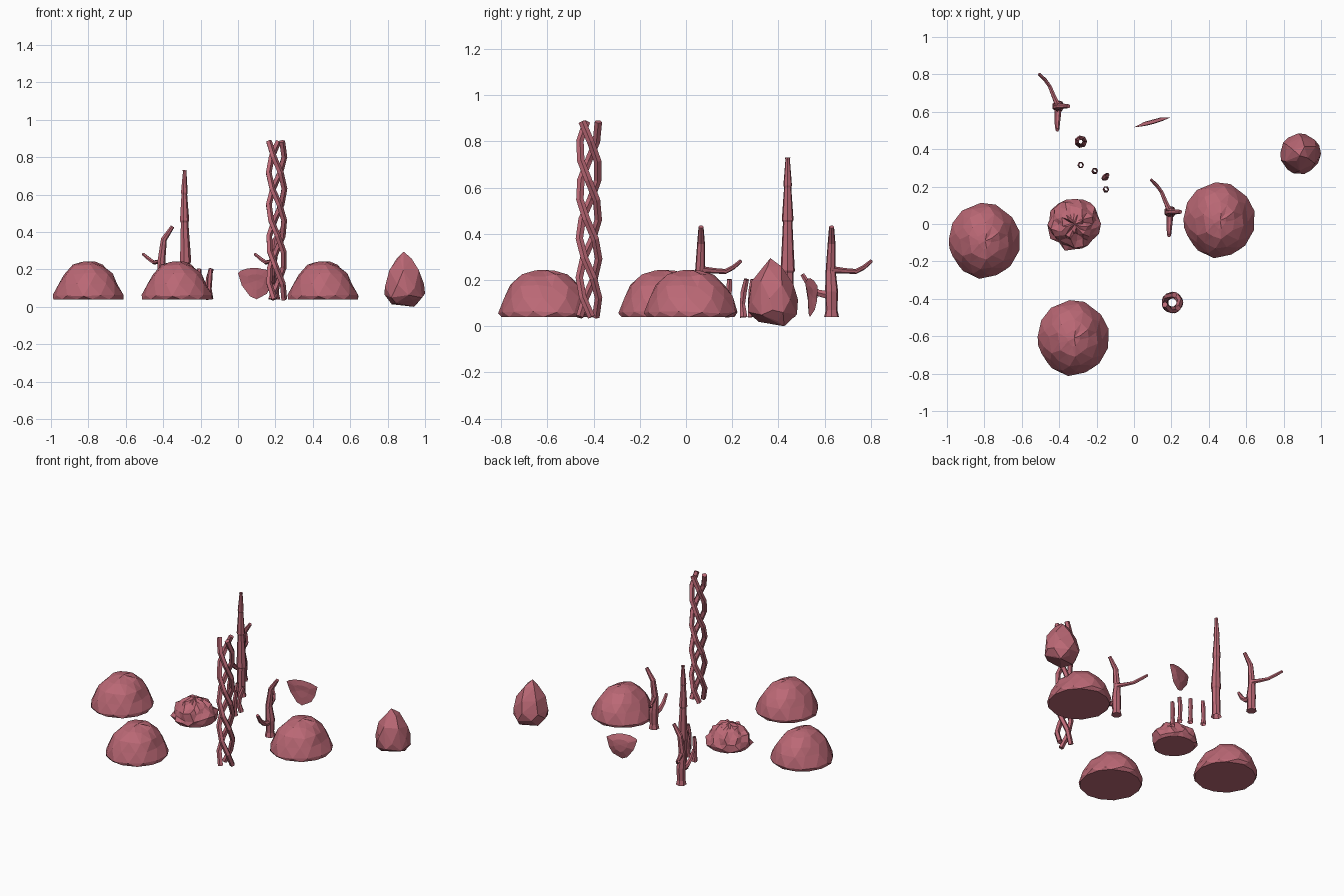
import bpy, bmesh, math, random
from mathutils import Vector

if "Cube" in bpy.data.objects:
    bpy.data.objects.remove(bpy.data.objects["Cube"])

mat = bpy.data.materials.new("coral_pink")
mat.diffuse_color = (0.50, 0.14, 0.18, 1)
mat.use_nodes = True
mat.node_tree.nodes["Principled BSDF"].inputs["Base Color"].default_value = mat.diffuse_color


def finish(name, bm, loc=(0, 0, 0)):
    bmesh.ops.recalc_face_normals(bm, faces=bm.faces)
    me = bpy.data.meshes.new(name)
    bm.to_mesh(me)
    bm.free()
    me.materials.append(mat)
    return place(name, me, loc)


def place(name, me, loc):
    ob = bpy.data.objects.new(name, me)
    ob.location = loc
    bpy.context.collection.objects.link(ob)
    return ob


def tube(bm, pts, radii, sides=6, caps=True):
    """Sweep a polygon along a path with changing radius."""
    pts = [Vector(p) for p in pts]
    rings = []
    for i, p in enumerate(pts):
        t = pts[min(i + 1, len(pts) - 1)] - pts[max(i - 1, 0)]
        q = Vector((0, 0, 1)).rotation_difference(t)
        rings.append([bm.verts.new(p + q @ Vector((math.cos(a), math.sin(a), 0)) * radii[i])
                      for a in (math.tau * k / sides for k in range(sides))])
    for a, b in zip(rings, rings[1:]):
        for k in range(sides):
            j = (k + 1) % sides
            bm.faces.new((a[k], a[j], b[j], b[k]))
    if caps:
        bm.faces.new(rings[0])
        bm.faces.new(rings[-1])


def dome(profile, sides, jitter, seed, narrow):
    """Faceted mound from jittered rings, narrower in x towards the top."""
    rnd = random.Random(seed)
    bm = bmesh.new()
    top = profile[-1][1]
    rings = []
    for i, (r, z) in enumerate(profile[:-1]):
        ring = []
        j = 0.003 if i == 0 else jitter
        for k in range(sides):
            a = math.tau * (k + 0.5 * (i % 2) + rnd.uniform(-.12, .12)) / sides
            rr = r + rnd.uniform(-j, j * 0.5)
            f = 1 - narrow * min(1, 2 * z / top)
            dz = 0 if i == 0 else rnd.uniform(-j, j) * 0.7
            ring.append(bm.verts.new((rr * math.cos(a) * f, rr * math.sin(a), z + dz)))
        rings.append(ring)
    for i, (a, b) in enumerate(zip(rings, rings[1:])):
        for k in range(sides):
            n = (k + 1) % sides
            if i % 2 == 0:
                tris = ((a[k], a[n], b[k]), (a[n], b[n], b[k]))
            else:
                tris = ((a[k], b[n], b[k]), (a[k], a[n], b[n]))
            for t in tris:
                bm.faces.new(t)
    tip = bm.verts.new((0.005, 0, top))
    for k in range(sides):
        bm.faces.new((rings[-1][k], rings[-1][(k + 1) % sides], tip))
    bm.faces.new(rings[0])
    return bm


# Three identical large mounds
mound = finish("mound_coral_1", dome([(.19, 0), (.201, .02), (.185, .085), (.158, .135),
                                      (.10, .18), (.045, .197), (0, .203)], 13, .008, 4, .16),
               (-.80, -.09, .04))
place("mound_coral_2", mound.data, (.455, .02, .04))
place("mound_coral_3", mound.data, (-.325, -.61, .04))

# Small rough coral
finish("rough_coral", dome([(.125, 0), (.143, .02), (.138, .05), (.122, .085), (.098, .11),
                            (.068, .13), (.035, .14), (0, .15)], 18, .017, 7, 0),
       (-.32, 0, .04))

# Twisted column of three strands
bm = bmesh.new()
for s in range(3):
    pts = []
    for i in range(11):
        a = math.radians(75 + 120 * s) + math.tau * 1.5 * (1 - i / 10)
        pts.append((.042 * math.cos(a), .042 * math.sin(a), .845 * i / 10))
    tube(bm, pts, [.017] * 11, 5)
finish("twisted_column", bm, (.205, -.42, .04))

# Tall jointed open tube
bm = bmesh.new()
prof = [(0, .034), (.02, .027), (.19, .026), (.2, .032), (.27, .028), (.41, .021), (.42, .026),
        (.56, .016), (.57, .019), (.68, .010), (.69, .012)]
tube(bm, [(.003 * math.sin(z * 9), 0, z) for z, r in prof], [r for z, r in prof], 7, False)
finish("jointed_tube", bm, (-.285, .44, .04))

# Four small curved tubes
for n, (x, y, lx, ly) in enumerate([(-.285, .315, .004, 0), (-.21, .283, .004, .006),
                                    (-.152, .25, .01, .012), (-.15, .185, .004, .004)]):
    bm = bmesh.new()
    tube(bm, [(0, 0, 0), (-lx, -ly * .5, .055), (-lx * .5, 0, .11), (lx, ly, .163)],
         [.018, .013, .015, .012], 6, False)
    finish(f"small_tube_{n + 1}", bm, (x, y, .04))

# Branching coral, used twice
bm = bmesh.new()
tube(bm, [(0, 0, 0), (0, 0, .03), (.002, 0, .11), (-.006, -.004, .2), (.008, 0, .32), (.055, 0, .39)],
     [.033, .026, .029, .022, .017, .011], 7)
tube(bm, [(0, 0, .205), (-.025, .055, .2), (-.045, .105, .197), (-.07, .14, .215), (-.103, .172, .242)],
     [.016, .012, .011, .010, .008], 6)
tube(bm, [(0, .005, .09), (-.003, -.06, .105), (-.005, -.095, .135), (-.005, -.127, .185)],
     [.02, .016, .014, .010], 6)
branch = finish("branch_coral_1", bm, (-.405, .63, .04))
place("branch_coral_2", branch.data, (.193, .065, .04))

# Thin fan plate: lens-like section around a leaf outline
bm = bmesh.new()
outline = [(0, .14), (.012, .152), (.05, .165), (.10, .168), (.15, .158), (.193, .135),
           (.175, .07), (.155, .03), (.10, 0), (.065, .015), (.02, .075)]
tilt = lambda u, w, d: (u, .51 + .05 * u / .19 - d + .012 * math.sin(w * 18), w + .04)
rim = [bm.verts.new(tilt(u, w, 0)) for u, w in outline]
for d in (.010, -.010):
    mid = [bm.verts.new(tilt(.1 + (u - .1) * .5, .1 + (w - .1) * .5, d)) for u, w in outline]
    for k in range(len(rim)):
        j = (k + 1) % len(rim)
        bm.faces.new((rim[k], rim[j], mid[j], mid[k]))
    c = bm.verts.new(tilt(.1, .1, d))
    for k in range(len(rim)):
        bm.faces.new((mid[k], mid[(k + 1) % len(rim)], c))
finish("fan_plate", bm)

# Pointed rock: convex hull of uneven rings
rnd = random.Random(3)
bm = bmesh.new()
for r, z, n in ((.075, .025, 5), (.108, .06, 7), (.108, .11, 7), (.09, .185, 6), (.045, .25, 4)):
    o = rnd.random()
    for k in range(n):
        a = math.tau * (k + o) / n
        rr = r * rnd.uniform(.96, 1.03)
        bm.verts.new((rr * math.cos(a), rr * math.sin(a), z + rnd.uniform(-.012, .012)))
for p in ((-.005, -.01, .295), (.05, .05, 0), (.11, 0, .07)):
    bm.verts.new(p)
hull = bmesh.ops.convex_hull(bm, input=bm.verts)
bmesh.ops.delete(bm, geom=[v for v in bm.verts if not v.link_faces], context='VERTS')
finish("pointed_rock", bm, (.89, .375, 0))
